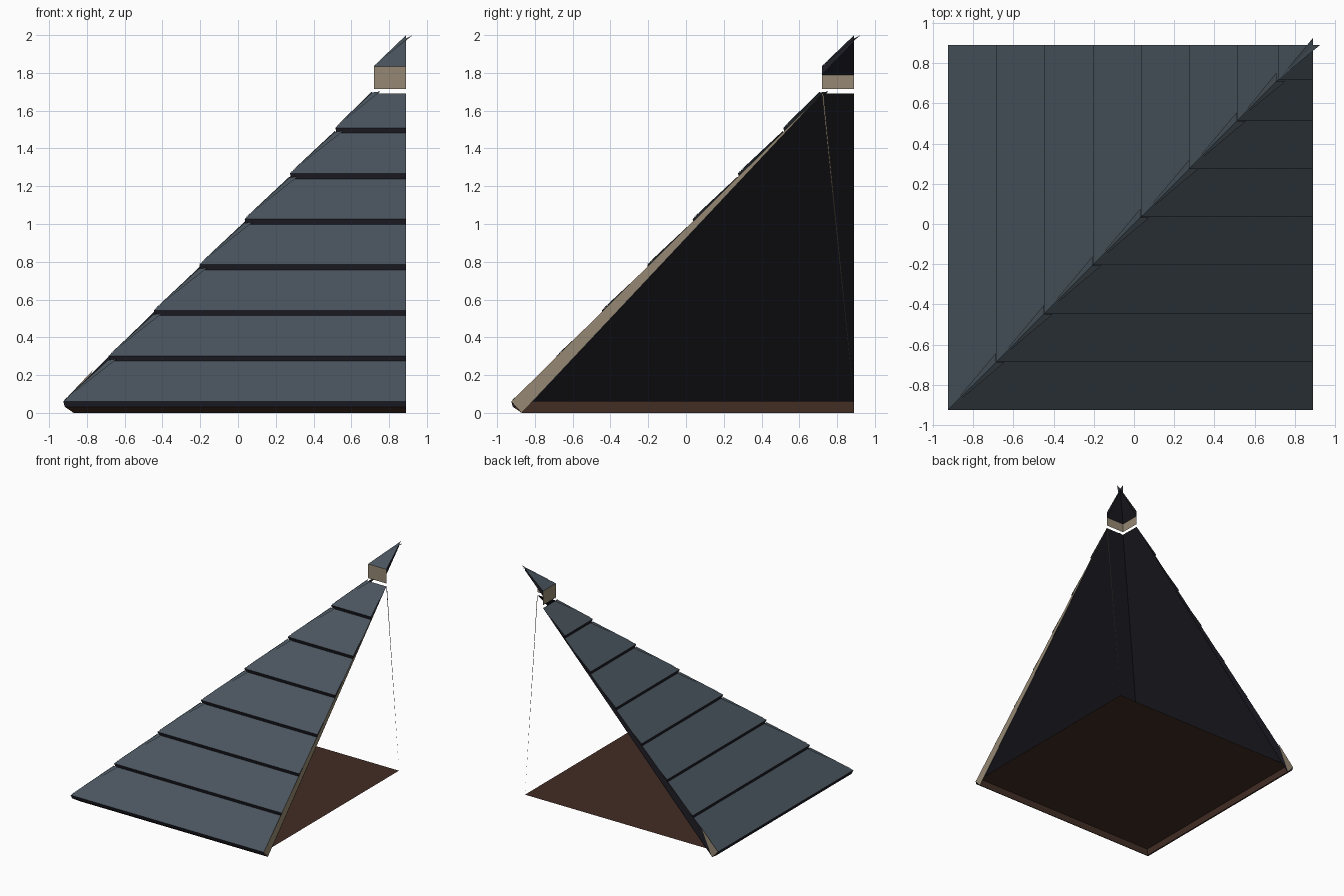
import bpy

if "Cube" in bpy.data.objects:
    bpy.data.objects.remove(bpy.data.objects["Cube"])


def material(name, rgb):
    linear = [((c / 255 + 0.055) / 1.055) ** 2.4 for c in rgb] + [1]
    m = bpy.data.materials.new(name)
    m.use_nodes = True
    m.diffuse_color = linear
    bsdf = m.node_tree.nodes["Principled BSDF"]
    bsdf.inputs["Base Color"].default_value = linear
    bsdf.inputs["Roughness"].default_value = 0.9
    return m


SLATE = material("slate blue", (74, 85, 94))
DARK = material("dark underside", (30, 30, 38))
TAN = material("tan wood", (150, 137, 115))
BROWN = material("brown wood", (66, 45, 36))


def build(name, faces):
    """Make one object from (material, corner list) faces."""
    verts, polys, slots, mats = [], [], [], []
    for mat, pts in faces:
        if mat not in mats:
            mats.append(mat)
        polys.append(range(len(verts), len(verts) + len(pts)))
        verts += pts
        slots.append(mats.index(mat))
    mesh = bpy.data.meshes.new(name)
    mesh.from_pydata(verts, [], [list(p) for p in polys])
    for m in mats:
        mesh.materials.append(m)
    for poly, slot in zip(mesh.polygons, slots):
        poly.material_index = slot
    obj = bpy.data.objects.new(name, mesh)
    bpy.context.collection.objects.link(obj)
    return obj


def both(name, faces):
    """Build the front slope part and its twin across the hip diagonal."""
    build("front_" + name, faces)
    build("side_" + name, [(m, [(y, x, z) for x, y, z in reversed(p)])
                           for m, p in faces])


def strip(y0, z0, y1, z1, inset=True):
    """Sheet running from the hip diagonal to the open edge."""
    return [(y0, y0, z0), (END, y0, z0), (END, y1, z1), (y1, y1, z1)]


END = 0.89           # open edges of the quarter roof
EAVE = -0.925
RUN, RISE = 0.24, 0.2415
TOP = 0.72           # opening below the cap
TOP_Z = 1.69

# Overlapping roof courses with dark lower edges and hip slivers
for k in range(7):
    y0, z0 = EAVE + RUN * k, 0.06 + RISE * k
    y1, z1 = y0 + RUN + 0.008, z0 + RISE - 0.028
    if k == 6:
        y1, z1 = TOP, TOP_Z
    edge = strip(y0 + 0.008, z0 - 0.028, y0, z0)
    both(f"course_{k + 1}", [(SLATE, strip(y0, z0, y1, z1)), (DARK, edge)])
    both(f"hip_sliver_{k + 1}", [
        (SLATE, [(y0, y0, z0 + 0.003), (y1 + 0.035, y1 - 0.01, z1 + 0.012),
                 (y1 - 0.01, y1 - 0.01, z1 + 0.006)])])

# Smooth dark lining under the courses
both("lining", [(DARK, strip(-0.81, 0.06, TOP, TOP_Z)[::-1])])

# Tapered boards closing the open ends of the slopes
taper = [(END, -0.87, 0), (END, TOP, TOP_Z), (END, EAVE, 0.06)]
build("front_verge_board", [(TAN, taper)])
build("side_verge_board", [(DARK, [(y, x, z) for x, y, z in taper[::-1]])])
build("side_verge_foot", [(TAN, [(EAVE, END + 0.003, 0.06),
                                 (-0.77, END + 0.003, 0.225),
                                 (-0.87, END + 0.003, 0)])])

# Floor sheet and eave boards
build("floor", [(BROWN, [(-0.87, -0.87, 0.06), (END, -0.87, 0.06),
                         (END, END, 0.06), (-0.87, END, 0.06)])])
both("eave_board", [
    (BROWN, strip(-0.87, 0, -0.917, 0.032)),
    (BROWN, strip(-0.87, 0, -0.87, 0.06)[::-1])])

# Thin cord from the cap to the floor corner
build("corner_cord", [(TAN, [(END, TOP, TOP_Z), (END, END, 0.06),
                             (END, TOP + 0.008, TOP_Z)])])

# Cap: wooden collar, slate tip, dark lining and raised hip points
both("cap_collar", [(TAN, strip(TOP, 1.715, TOP, 1.835))])
both("cap_roof", [
    (SLATE, [(TOP, TOP, 1.835), (END, TOP, 1.835), (END, END, 1.98)]),
    (DARK, [(END, END, 1.965), (END, TOP, 1.79), (TOP, TOP, 1.79)]),
    (DARK, [(END, TOP, 1.79), (END, END, 1.965), (END, END, 1.98),
            (END, TOP, 1.835)])])
both("cap_hip_point", [
    (SLATE, [(TOP, TOP, 1.837), (END + 0.035, END, 2.0), (END, END, 1.982)])])
